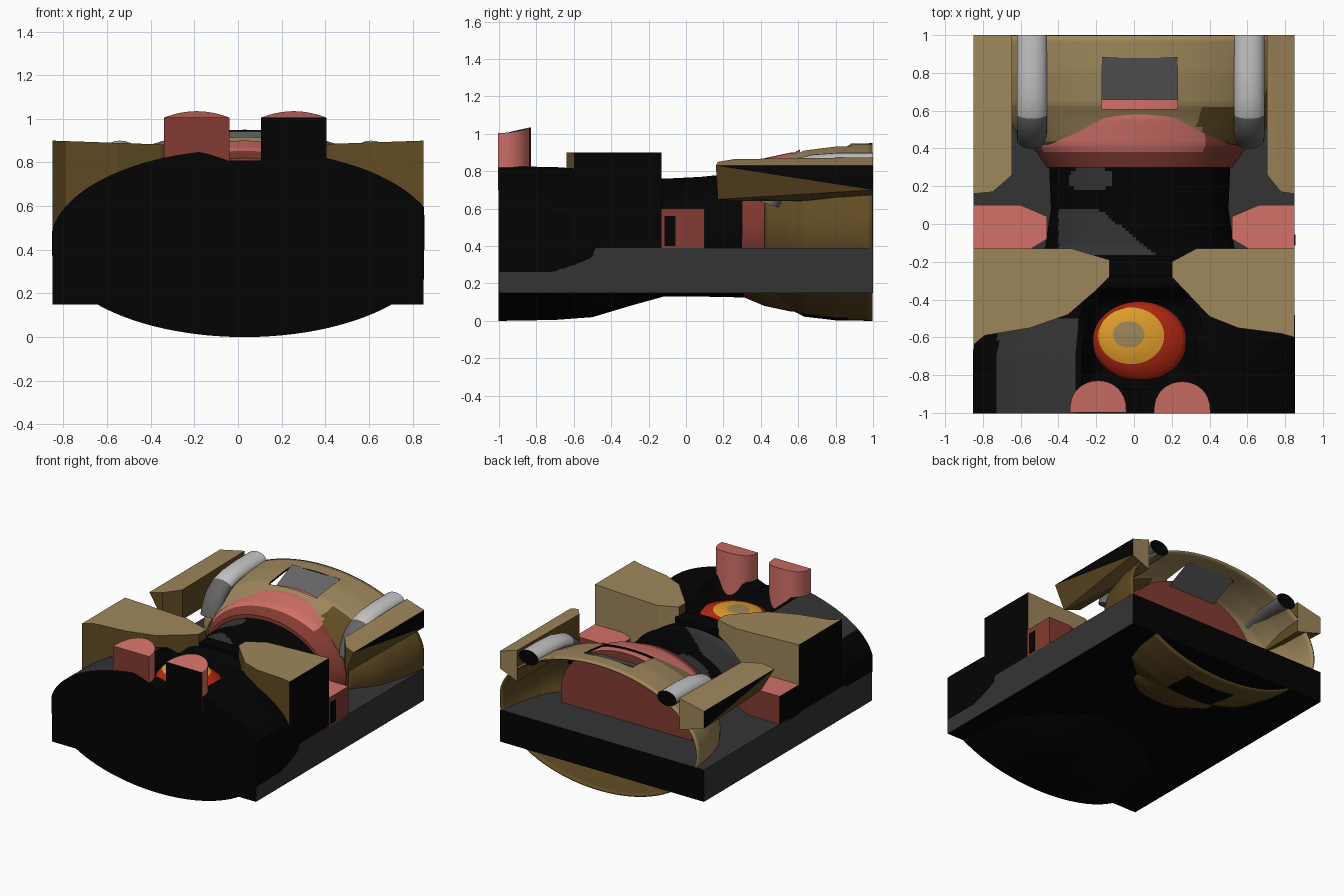
import bpy, bmesh, math
from mathutils import Vector

if "Cube" in bpy.data.objects:
    bpy.data.objects.remove(bpy.data.objects["Cube"], do_unlink=True)


def material(name, r, g, b):
    m = bpy.data.materials.new(name)
    m.use_nodes = True
    m.diffuse_color = (r, g, b, 1)
    m.node_tree.nodes["Principled BSDF"].inputs["Base Color"].default_value = (r, g, b, 1)
    return m


BLACK = material("black", .001, .001, .001)
CHARCOAL = material("charcoal", .034, .034, .034)
TAN = material("tan", .34, .24, .105)
BROWN = material("brown", .12, .071, .017)
CORAL = material("coral", .64, .165, .14)
BRICK = material("brick", .23, .044, .032)
SCARLET = material("scarlet", .46, .022, .006)
AMBER = material("amber", .75, .34, .025)
SILVER = material("silver", .56, .56, .56)
GREY = material("grey", .13, .13, .13)
EDGE = .85   # the sides are trimmed flat here
MID = .03    # the hull's centre line


def finish(name, bm, mats, rule=None, smooth=False):
    """Turn a bmesh into an object, colouring faces by a rule."""
    bmesh.ops.recalc_face_normals(bm, faces=bm.faces)
    bm.normal_update()
    for f in bm.faces:
        if rule:
            f.material_index = rule(f.calc_center_median(), f.normal)
    me = bpy.data.meshes.new(name)
    bm.to_mesh(me)
    bm.free()
    for m in mats:
        me.materials.append(m)
    ob = bpy.data.objects.new(name, me)
    bpy.context.collection.objects.link(ob)
    if smooth:
        bpy.ops.object.select_all(action='DESELECT')
        ob.select_set(True)
        bpy.context.view_layer.objects.active = ob
        bpy.ops.object.shade_smooth_by_angle(angle=math.radians(40))
    return ob


def box(name, lo, hi, mats, rule=None):
    bm = bmesh.new()
    bmesh.ops.create_cube(bm, size=1)
    for v in bm.verts:
        v.co = [(a + b) / 2 + c * (b - a) for a, b, c in zip(lo, hi, v.co)]
    return finish(name, bm, mats, rule)


def prism(name, outline, z0, top, mats, rule=None, smooth=False):
    """Extrude a plan outline from z0 up to the height top(x, y)."""
    bm = bmesh.new()
    low = [bm.verts.new((x, y, z0)) for x, y in outline]
    high = [bm.verts.new((x, y, top(x, y))) for x, y in outline]
    bm.faces.new(low)
    bm.faces.new(high)
    for i in range(len(low)):
        j = (i + 1) % len(low)
        bm.faces.new((low[i], low[j], high[j], high[i]))
    return finish(name, bm, mats, rule, smooth)


def skin(bm, rings, ends):
    """Bridge a list of vertex rings and close the listed ends."""
    for r, s in zip(rings, rings[1:]):
        for i in range(len(r)):
            j = (i + 1) % len(r)
            bm.faces.new((r[i], r[j], s[j], s[i]))
    for e in ends:
        bm.faces.new(rings[e])


def loft(name, sections, mats, rule=None, ends=(0, -1), dent=None, edge=EDGE, steps=6, n=96):
    """Join elliptical sections (y, centre z, half width, half height) along y."""
    rows = []
    for a, b in zip(sections, sections[1:]):
        rows += [[p + (q - p) * i / steps for p, q in zip(a, b)] for i in range(steps)]
    rows.append(sections[-1])
    bm = bmesh.new()
    rings = []
    for y, cz, rx, rz in rows:
        ring = []
        for i in range(n):
            t = math.tau * i / n
            x, z = MID + rx * math.cos(t), cz + rz * math.sin(t)
            if dent and z > cz:
                z -= dent(x, y)
            ring.append(bm.verts.new((max(-edge, min(edge, x)), y, z)))
        rings.append(ring)
    skin(bm, rings, ends)
    return finish(name, bm, mats, rule, True)


# Base slab with black ends and underside
box("base_slab", (-EDGE, -1, .15), (EDGE, 1, .39), [CHARCOAL, BLACK],
    lambda c, n: int(abs(n.y) > .9 or n.z < -.9))


# Dark front hull and waist, with a bowl and a front notch in the top
def hull_dent(x, y):
    bowl = .19 * math.exp(-((x - MID) / .275) ** 10 - ((y + .62) / .25) ** 8)
    notch = .08 * max(0, 1 - abs(x - MID) / .2) if y < -.8 else 0
    return max(bowl, notch)


def hull_colour(c, n):
    left_panel = -.72 < c.x < -.3 and c.y < -.5
    rear_patch = math.hypot((c.x + .23) / .12, (c.y - .24) / .07) < 1
    sweep = -.4 < c.x < .15 and -.17 < c.y < min(.08, .05 - .8 * (c.x + .15))
    return int((left_panel or rear_patch or sweep) and n.z > .1 and c.z > .5)


loft("front_hull", [(-1.002, .43, .89, .43), (-.7, .43, .89, .425), (-.5, .43, .84, .41),
                    (-.3, .44, .66, .36), (-.12, .445, .5, .315), (.08, .45, .47, .32),
                    (.32, .46, .48, .335)],
     [BLACK, CHARCOAL], hull_colour, dent=hull_dent, edge=EDGE + .002, steps=12, n=160)

# Domed light in the bowl: off-centre rings (x, y, half width, half depth, z)
dome = [(.03, -.62, .25, .21, .64), (.03, -.62, .25, .21, .69), (.022, -.616, .232, .196, .725),
        (-.015, -.592, .175, .15, .755), (-.022, -.588, .13, .11, .768),
        (-.028, -.585, .083, .07, .775)]
bm = bmesh.new()
rings = [[bm.verts.new((x + a * math.cos(math.tau * i / 48), y + b * math.sin(math.tau * i / 48), z))
          for i in range(48)] for x, y, a, b, z in dome]
skin(bm, rings, (0, -1))
finish("dome_light", bm, [SCARLET, AMBER, TAN],
       lambda c, n: 2 if c.z > .774 else int(c.z > .755), True)

# Two upright knobs at the front, the left one trimmed in black
for name, cx, y0, front in (("right_knob", -.19, -.999, BRICK), ("left_knob", .255, -1.004, BLACK)):
    arc = [(cx + .15 * math.cos(math.pi * i / 16), y0 + .17 * math.sin(math.pi * i / 16) ** .8)
           for i in range(17)]
    prism(name, arc, .7, lambda x, y: 1.035 - .03 * ((x - cx) / .15) ** 2, [CORAL, front],
          lambda c, n: int(n.y < -.9), True)


# Tan shoulder blocks: black trimmed sides, brown fronts, and a bridge between them
def tan_colour(c, n):
    if abs(n.x) > .9 and abs(c.x) > EDGE - .01:
        return 1
    return 2 if n.z < .5 and n.y < .1 else 0


right_block = [(-.85, -.13), (-.33, -.13), (-.13, -.19), (-.13, -.28), (-.2, -.35),
               (-.35, -.48), (-.55, -.55), (-.79, -.59), (-.85, -.64)]
left_block = [(.85, -.13), (.33, -.13), (.2, -.2), (.2, -.28), (.4, -.49),
              (.55, -.55), (.78, -.58), (.85, -.6)]
for name, outline in (("right_block", right_block), ("left_block", left_block)):
    prism(name, outline, .39, lambda x, y: .9 - .035 * (EDGE - abs(x)),
          [TAN, BLACK, BROWN], tan_colour)
box("bridge", (-.14, -.28, .6), (.21, -.17, .81), [BLACK])

# Coral-topped side pods on the slab, the right one trimmed in black, the left one slotted
for name, s, tip in (("right_pod", -1, .46), ("left_pod", 1, .52)):
    plan = [(.85, .1), (tip + .14, .1), (tip, .04), (tip, -.08), (tip + .1, -.14), (.85, -.14)]
    prism(name, [(s * x, y) for x, y in plan], .38, lambda x, y: .6, [CORAL, BRICK, BLACK],
          lambda c, n: 2 if n.x < -.9 and c.x < -.8 else int(n.z < .5))
box("left_pod_slot", (.848, -.115, .4), (.854, -.055, .56), [BLACK])


# Collar between the waist and the rear shell
def collar_colour(c, n):
    if n.z < -.4 and c.y > .37:
        return 2
    return int(n.z < .45 or c.y < .38 or c.x > .38)


loft("collar", [(.3, .475, .49, .345), (.42, .475, .575, .395), (.56, .475, .56, .425),
                (.66, .475, .55, .425)], [CORAL, BRICK, BROWN], collar_colour)


# Open rear shell: brown low down and on the left, a dark patch below, a window on top
def shell_colour(c, n):
    if c.z < .2 and -.17 < c.x < .23 and .62 < c.y < .88:
        return 0
    low = c.z < .39 or (c.x > .4 and c.z < .7)
    return 1 if low or (.35 < c.x < .6 and c.y < .62) else 3


shell = loft("rear_shell", [(.42, .475, .6, .36), (.56, .475, .71, .415), (.63, .475, .75, .452),
                            (.8, .475, .8, .472), (.997, .475, .83, .475)],
             [BLACK, BROWN, BROWN, TAN], shell_colour, ends=())
solid = shell.modifiers.new("thickness", 'SOLIDIFY')
solid.thickness = .014
solid.offset = -1
solid.material_offset = 1
cutter = box("window_cutter", (-.17, .61, .6), (.23, .88, 1.2), [GREY])
cutter.hide_render = True
cutter.hide_viewport = True
cut = shell.modifiers.new("window", 'BOOLEAN')
cut.operation = 'DIFFERENCE'
cut.solver = 'EXACT'
cut.object = cutter

# Sloped panel inside the window
bm = bmesh.new()
for y, z in ((.66, .84), (.885, .945)):
    for x in (-.17, .23):
        for t in (0, -.008):
            bm.verts.new((x, y, z + t))
bmesh.ops.convex_hull(bm, input=bm.verts)
finish("window_panel", bm, [GREY])

# Rear side flaps and silver pipes
for side, s, inner, px in (("right", -1, .645, -.54), ("left", 1, .705, .61)):
    bm = bmesh.new()
    mid = (inner + EDGE) / 2
    for x, y, z in ((EDGE, .16, .83), (EDGE, 1, .83), (EDGE, 1, .7), (mid, .17, .85),
                    (mid, .17, .65), (inner, .26, .865), (inner, 1, .875),
                    (inner, 1, .64), (inner, .26, .64)):
        bm.verts.new((s * x, y, z))
    bmesh.ops.convex_hull(bm, input=bm.verts)
    finish(side + "_flap", bm, [TAN, BLACK, BROWN], tan_colour)

    path = [(.45, .62), (.47, .69), (.51, .76), (.58, .81), (.68, .835), (.82, .845), (1, .845)]
    bm = bmesh.new()
    rings = []
    for i, (y, z) in enumerate(path):
        a, b = path[max(i - 1, 0)], path[min(i + 1, len(path) - 1)]
        along = Vector((0, b[0] - a[0], b[1] - a[1])).normalized()
        up = Vector((1, 0, 0)).cross(along)
        rings.append([bm.verts.new(Vector((px + .08 * math.cos(math.tau * k / 20), y, z))
                                   + up * .055 * math.sin(math.tau * k / 20)) for k in range(20)])
    skin(bm, rings, (0, -1))
    finish(side + "_pipe", bm, [SILVER, GREY, BLACK],
           lambda c, n: 2 if n.y > .95 else int(c.y < .56 or n.z < 0), True)
